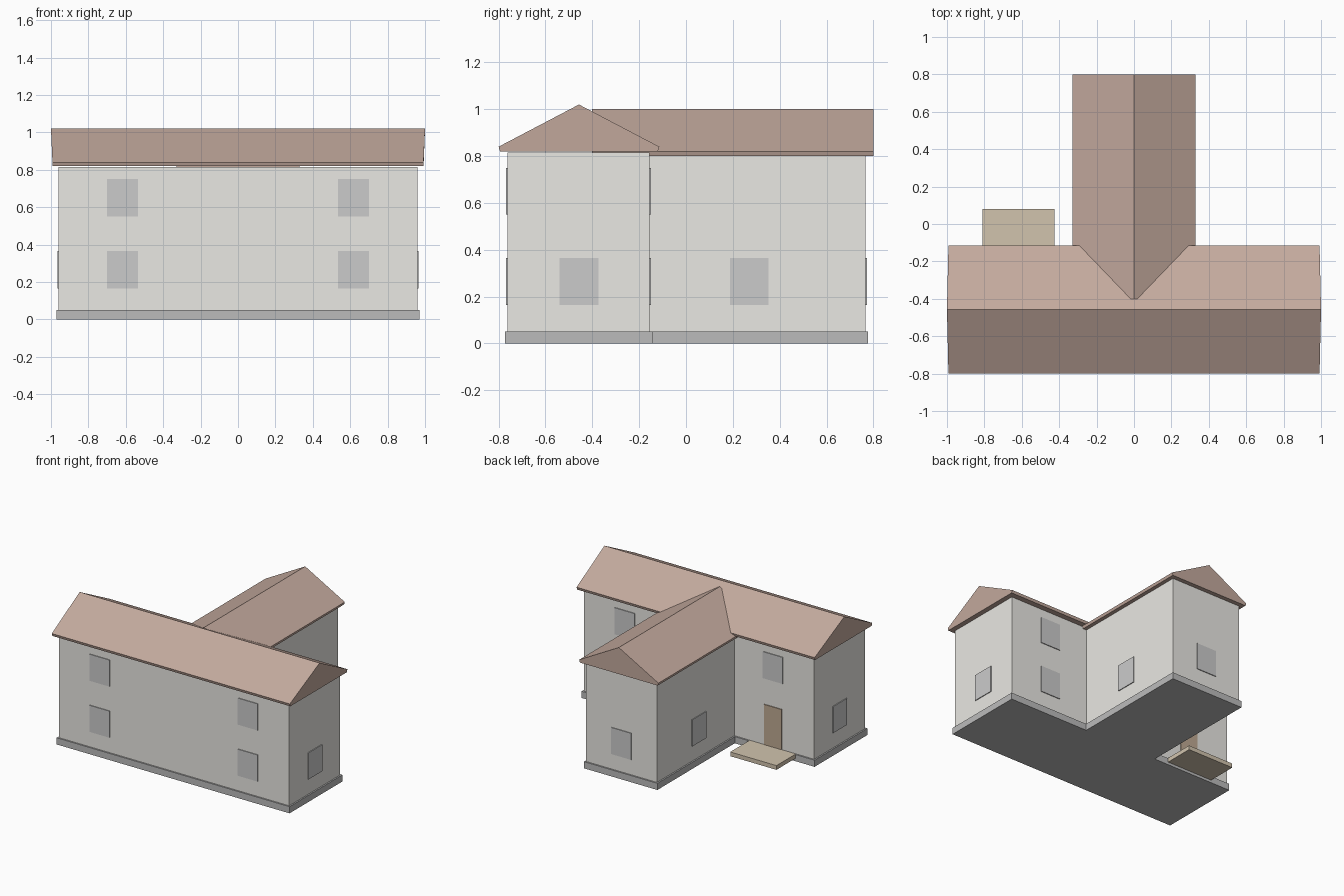
import bpy, bmesh
from mathutils import Vector

if "Cube" in bpy.data.objects:
    bpy.data.objects.remove(bpy.data.objects["Cube"])


def material(name, rgb):
    m = bpy.data.materials.new(name)
    m.diffuse_color = (*rgb, 1)
    m.use_nodes = True
    m.node_tree.nodes["Principled BSDF"].inputs["Base Color"].default_value = m.diffuse_color
    return m


WALL = material("plaster", (0.82, 0.81, 0.77))
STONE = material("stone", (0.50, 0.50, 0.50))
TILE = material("roof_tile", (0.55, 0.40, 0.34))
GLASS = material("window_grey", (0.66, 0.66, 0.67))
WOOD = material("door_wood", (0.52, 0.40, 0.29))
DECK = material("deck_wood", (0.64, 0.55, 0.42))


def finish(name, bm, mat):
    bmesh.ops.recalc_face_normals(bm, faces=bm.faces)
    me = bpy.data.meshes.new(name)
    bm.to_mesh(me)
    bm.free()
    me.materials.append(mat)
    ob = bpy.data.objects.new(name, me)
    bpy.context.collection.objects.link(ob)
    return ob


def box(name, x0, x1, y0, y1, z0, z1, mat):
    bm = bmesh.new()
    bmesh.ops.create_cube(bm, size=1)
    for v in bm.verts:
        v.co = Vector(((x0 + x1) / 2 + v.co.x * (x1 - x0),
                       (y0 + y1) / 2 + v.co.y * (y1 - y0),
                       (z0 + z1) / 2 + v.co.z * (z1 - z0)))
    return finish(name, bm, mat)


def t_block(name, grow, z0, z1, mat):
    """T-shaped floor plan, widened by grow and extruded up."""
    a, b = 0.96 + grow, 0.295 + grow
    front, mid, back = -0.762 - grow, -0.155 + grow, 0.767 + grow
    plan = [(-a, front), (a, front), (a, mid), (b, mid),
            (b, back), (-b, back), (-b, mid), (-a, mid)]
    bm = bmesh.new()
    face = bm.faces.new([bm.verts.new((x, y, z0)) for x, y in plan])
    new = bmesh.ops.extrude_face_region(bm, geom=[face])["geom"]
    bmesh.ops.translate(bm, vec=(0, 0, z1 - z0),
                        verts=[g for g in new if isinstance(g, bmesh.types.BMVert)])
    return finish(name, bm, mat)


def gable_roof(name, half, z0, ends, ridge_ends, place):
    """Gable section swept between two ends; place maps (across, along, z) to xyz."""
    section = [(-half + 0.006, z0), (half - 0.006, z0), (half, z0 + 0.02),
               (0, z0 + 0.2), (-half, z0 + 0.02)]
    bm = bmesh.new()
    rings = []
    for e, r in zip(ends, ridge_ends):
        rings.append([bm.verts.new(place(c, r if c == 0 else e, z)) for c, z in section])
    for ring in rings:
        bm.faces.new(ring)
    for i in range(5):
        j = (i + 1) % 5
        bm.faces.new((rings[0][i], rings[0][j], rings[1][j], rings[1][i]))
    return finish(name, bm, TILE)


# Foundation and walls
t_block("foundation", 0.011, 0, 0.05, STONE)
t_block("walls", 0, 0.05, 0.815, WALL)

# Main roof along x, wing roof along y running into it
gable_roof("main_roof", 0.343, 0.82, (-0.992, 0.992), (-1, 1),
           lambda c, l, z: (l, -0.457 + c, z))
gable_roof("wing_roof", 0.33, 0.80, (-0.402, 0.80), (-0.402, 0.80),
           lambda c, l, z: (c, l, z))

# Windows: thin panels slightly proud of the walls
W, T = 0.083, 0.006
LOW, HIGH = (0.165, 0.365), (0.55, 0.75)


def window(name, x, y, axis, zs):
    dx, dy = (T, W) if axis == "x" else (W, T)
    box(name, x - dx, x + dx, y - dy, y + dy, *zs, GLASS)


for side, s in (("left", -1), ("right", 1)):
    for level, zs in (("lower", LOW), ("upper", HIGH)):
        window(f"front_window_{level}_{side}", s * 0.617, -0.762, "y", zs)
        if not (s < 0 and level == "lower"):  # the door takes this place
            window(f"back_window_{level}_{side}", s * 0.617, -0.155, "y", zs)
    window(f"end_window_{side}", s * 0.96, -0.457, "x", LOW)
    window(f"wing_window_{side}", s * 0.295, 0.27, "x", LOW)
window("wing_back_window", 0, 0.767, "y", LOW)

# Door and entrance deck
box("door", -0.69, -0.545, -0.161, -0.149, 0.05, 0.355, WOOD)
box("entrance_deck", -0.81, -0.425, -0.15, 0.08, 0.02, 0.052, DECK)
